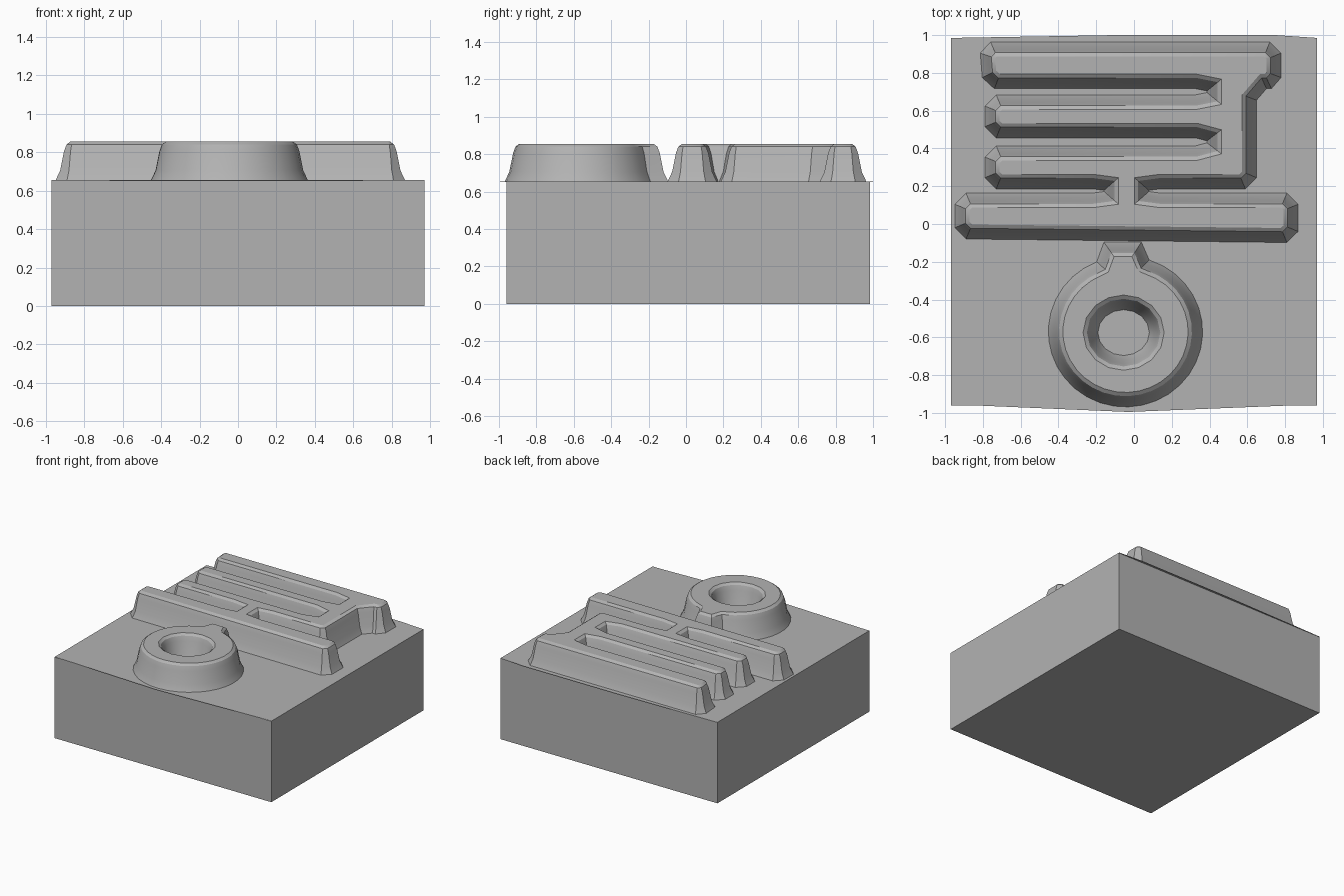
import bpy, bmesh, math
from mathutils import Vector

if "Cube" in bpy.data.objects:
    bpy.data.objects.remove(bpy.data.objects["Cube"])

grey = bpy.data.materials.new("plain grey")
grey.use_nodes = True
COLOUR = (0.45, 0.45, 0.45, 1)
grey.diffuse_color = COLOUR
grey.node_tree.nodes["Principled BSDF"].inputs["Base Color"].default_value = COLOUR

DECK = 0.655
# Height above the deck and inward offset of each ring of the sloping wall
WALL = [(-0.003, 0), (0.05, 0.025), (0.15, 0.045), (0.185, 0.058), (0.2, 0.078)]


def finish(name, bm, smooth=False):
    bmesh.ops.recalc_face_normals(bm, faces=bm.faces)
    mesh = bpy.data.meshes.new(name)
    bm.to_mesh(mesh)
    bm.free()
    mesh.materials.append(grey)
    ob = bpy.data.objects.new(name, mesh)
    bpy.context.collection.objects.link(ob)
    if smooth:
        bpy.ops.object.select_all(action='DESELECT')
        ob.select_set(True)
        bpy.context.view_layer.objects.active = ob
        bpy.ops.object.shade_smooth_by_angle(angle=math.radians(30))
    return ob


def prism(name, outline, low, high):
    bm = bmesh.new()
    base = bm.faces.new([bm.verts.new((x, y, low)) for x, y in outline])
    top = bmesh.ops.extrude_face_region(bm, geom=[base])["geom"]
    verts = [v for v in top if isinstance(v, bmesh.types.BMVert)]
    bmesh.ops.translate(bm, verts=verts, vec=(0, 0, high - low))
    return finish(name, bm)


def chamfer(points, size):
    """Cut every corner, never past 40 percent of an edge."""
    pts = [Vector(p) for p in points]
    out = []
    for i, p in enumerate(pts):
        for q in (pts[i - 1], pts[(i + 1) % len(pts)]):
            d = q - p
            out.append(p + d.normalized() * min(size, 0.4 * d.length))
    return out


def inset(pts, dist):
    """Move an outline toward its left side with mitred corners."""
    out = []
    for i, p in enumerate(pts):
        a = (p - pts[i - 1]).normalized()
        b = (pts[(i + 1) % len(pts)] - p).normalized()
        na, nb = Vector((-a.y, a.x)), Vector((-b.y, b.x))
        out.append(p + (na + nb) * dist / (1 + na.dot(nb)))
    return out


def relief(name, loops):
    """Raised shape with flared walls and a softly rounded flat top."""
    bm = bmesh.new()
    rim = []
    for loop in loops:
        rings = [[bm.verts.new((p.x, p.y, DECK + h)) for p in inset(loop, d)]
                 for h, d in WALL]
        n = len(loop)
        for low, high in zip(rings, rings[1:]):
            for i in range(n):
                j = (i + 1) % n
                bm.faces.new((low[i], low[j], high[j], high[i]))
        rim += [bm.edges.get((rings[-1][i], rings[-1][(i + 1) % n])) for i in range(n)]
    bmesh.ops.triangle_fill(bm, use_beauty=True, edges=rim, normal=(0, 0, 1))
    return finish(name, bm, smooth=True)


def arc(cx, cy, rx, ry, start, end, steps):
    angles = [math.radians(start + (end - start) * i / steps) for i in range(steps + 1)]
    return [Vector((cx + rx * math.cos(a), cy + ry * math.sin(a))) for a in angles]


# Block and the thin bowed lip around its upper face
prism("block", [(-0.97, -0.96), (0.97, -0.96), (0.97, 0.984), (-0.97, 0.984)], 0, DECK - 0.001)
prism("deck_lip", [(-0.97, -0.955), (-0.03, -0.995), (0.97, -0.955), (0.97, 0.985),
                   (0.75, 1), (-0.1, 1), (-0.97, 0.985)], DECK - 0.004, DECK)

# Comb of long bars joined on the right, standing on a wide bar
comb = [(-0.95, -0.08), (0.87, -0.1), (0.87, 0.165), (0.08, 0.165), (0.08, 0.185),
        (0.65, 0.185), (0.65, 0.715), (0.78, 0.715), (0.78, 0.965), (-0.82, 0.965),
        (-0.8, 0.715)]
for upper, lower in ((0.715, 0.685), (0.455, 0.415)):
    if comb[-1][1] != upper:
        comb.append((-0.79, upper))
    comb += [(0.385, upper), (0.385, lower), (-0.79, lower)]
comb += [(-0.79, 0.185), (-0.16, 0.185), (-0.16, 0.165), (-0.95, 0.165)]
relief("raised_comb", [chamfer(comb, 0.06)])

# Ring with a short neck pointing at the comb
neck = [Vector((0.04, -0.095)), Vector((-0.16, -0.095))]
outer = arc(-0.045, -0.57, 0.41, 0.4, 112, 432, 30) + neck
hole = arc(-0.055, -0.575, 0.135, 0.12, 360, 0, 16)[:-1]
relief("raised_ring", [outer, hole])
